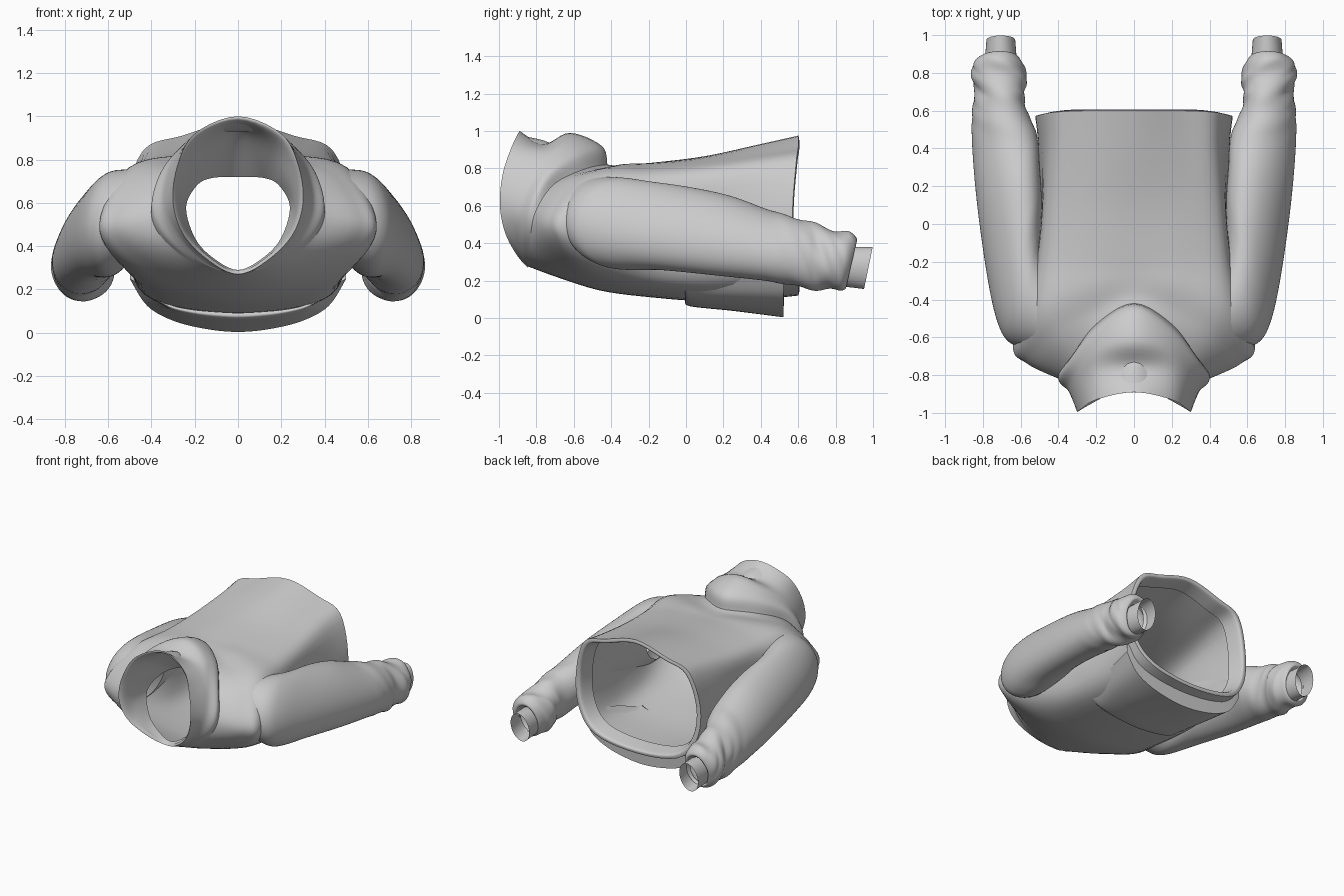
import bpy, math

def spline(pts, n, closed):
    # Catmull-Rom resample: n steps per span
    m, out = len(pts), []
    get = (lambda i: pts[i % m]) if closed else (lambda i: pts[max(0, min(m - 1, i))])
    for i in range(m if closed else m - 1):
        p0, p1, p2, p3 = get(i - 1), get(i), get(i + 1), get(i + 2)
        for k in range(n):
            t = k / n
            out.append(tuple(0.5 * (2 * b + (c - a) * t + (2 * a - 5 * b + 4 * c - d) * t * t
                       + (3 * b - a - 3 * c + d) * t ** 3) for a, b, c, d in zip(p0, p1, p2, p3)))
    if not closed:
        out.append(tuple(pts[-1]))
    return out

def loft(name, rings, nu=5, nv=6, closed=True, keep=None, warp=None):
    # Smooth skin through a series of control rings
    rings = [spline(r, nu, closed) for r in rings]
    cols = [spline(list(c), nv, False) for c in zip(*rings)]
    n, rows = len(cols), len(cols[0])
    verts = [cols[u][v] for v in range(rows) for u in range(n)]
    if warp:
        verts = [warp(p) for p in verts]
    faces = []
    for v in range(rows - 1):
        for u in range(n if closed else n - 1):
            w = (u + 1) % n
            f = (v * n + u, v * n + w, (v + 1) * n + w, (v + 1) * n + u)
            c = [sum(verts[i][k] for i in f) / 4 for k in range(3)]
            if keep is None or keep(*c):
                faces.append(f)
    me = bpy.data.meshes.new(name)
    me.from_pydata(verts, [], faces)
    me.update()
    ob = bpy.data.objects.new(name, me)
    bpy.context.collection.objects.link(ob)
    for p in me.polygons:
        p.use_smooth = True
    return ob

def sym(half):
    # Right half listed from spine to belly; mirror to a full ring
    return half + [(-x, y, z) for x, y, z in half[-2:0:-1]]

def flat(y, xs, zs):
    return [(x, y, z) for x, z in zip(xs, zs)]

neck = [(0, -.42, .82), (.2, -.53, .8), (.33, -.7, .72), (.4, -.8, .58),
        (.36, -.83, .45), (.2, -.84, .32), (0, -.83, .27)]
hem = [(0, .6, .975), (.26, .6, .91), (.44, .59, .84), (.52, .57, .58),
       (.49, .58, .33), (.34, .6, .17), (0, .6, .12)]

# Torso: neck seam to hem, with openings at the armholes
torso = [neck,
    [(0, -.37, .815), (.22, -.46, .8), (.42, -.6, .745), (.555, -.725, .56), (.53, -.73, .42), (.28, -.68, .26), (0, -.68, .215)],
    [(0, -.29, .82), (.25, -.34, .82), (.5, -.45, .765), (.635, -.62, .54), (.59, -.59, .37), (.36, -.48, .21), (0, -.45, .145)],
    flat(-.18, (0, .28, .48, .52, .51, .39, 0), (.83, .82, .755, .55, .33, .17, .11)),
    flat(.1, (0, .28, .46, .49, .5, .39, 0), (.865, .84, .77, .55, .32, .15, .09)),
    flat(.4, (0, .27, .44, .5, .49, .37, 0), (.93, .88, .81, .56, .32, .16, .1)),
    hem]
loft("torso", [sym(r) for r in torso],
     keep=lambda x, y, z: abs(x) < .47 or ((y + .4) / .17) ** 2 + ((z - .53) / .15) ** 2 > 1)

# Hem band turned to the inside
def shrink(r, s, y):
    return [(x * s, q + y, .54 + (z - .54) * s) for x, q, z in r]
loft("hem_band", [sym(r) for r in (hem, shrink(hem, .94, .003), shrink(hem, .91, -.04), shrink(hem, .88, -.11))], nv=3)

# Front pocket panel with its thick lower edge
def panel(y, xs, zs):
    h = flat(y, xs, zs)
    return h + [(-x, y, z) for x, y, z in h[-2::-1]]
px = (.5, .42, .3, .15, 0)
pocket = [panel(0, (.37, .3, .22, .12, 0), (.155, .125, .108, .098, .092)),
          panel(.02, (.38, .31, .22, .12, 0), (.15, .11, .085, .07, .063)),
          panel(.25, (.45, .38, .27, .14, 0), (.22, .125, .07, .045, .038)),
          panel(.52, px, (.25, .125, .056, .018, .004))]
loft("pocket", pocket, closed=False)
loft("pocket_edge", [pocket[-1], panel(.525, px, (.32, .23, .16, .135, .12))], nv=2, closed=False)

# Hood: collapsed outer shell
rim = [(0, -.89, 1), (.2, -.93, .92), (.28, -.98, .77), (.3, -.995, .6),
       (.25, -.965, .45), (.13, -.9, .33), (0, -.845, .27)]
hood = [neck,
    [(0, -.45, .92), (.2, -.56, .88), (.34, -.73, .77), (.395, -.83, .6), (.34, -.86, .45), (.18, -.855, .32), (0, -.835, .272)],
    [(0, -.62, .99), (.19, -.66, .92), (.31, -.79, .79), (.355, -.87, .6), (.3, -.89, .45), (.16, -.87, .32), (0, -.84, .275)],
    [(0, -.76, .93), (.2, -.78, .9), (.3, -.86, .78), (.33, -.92, .6), (.27, -.92, .45), (.15, -.88, .325), (0, -.84, .275)],
    rim]
loft("hood", [sym(r) for r in hood])

# Hood lining: runs from the rim back into the neck hole
lining = [rim,
    [(0, -.87, .975), (.18, -.9, .9), (.26, -.94, .76), (.28, -.96, .6), (.235, -.94, .45), (.12, -.885, .34), (0, -.835, .28)],
    [(0, -.7, .92), (.15, -.75, .83), (.22, -.82, .72), (.26, -.86, .58), (.22, -.88, .45), (.12, -.86, .34), (0, -.83, .285)],
    [(0, -.5, .72), (.12, -.56, .715), (.19, -.66, .68), (.24, -.74, .58), (.2, -.78, .44), (.12, -.8, .35), (0, -.81, .29)]]
loft("hood_lining", [sym(r) for r in lining])

# Sleeves and cuffs: centre x,y,z, radii x,z, then slant of the ring:
# y across x, y across z, z across x
sleeve = [(.5, -.43, .54, .03, .215, -.24, 0, 0), (.57, -.36, .51, .085, .24, -.27, 0, -.01),
          (.603, -.26, .495, .118, .238, -.265, 0, -.02), (.632, -.07, .48, .143, .22, -.22, 0, -.045),
          (.665, .2, .44, .165, .205, -.1, 0, -.06),
          (.685, .45, .385, .172, .182, -.02, 0, -.05), (.71, .62, .345, .14, .18, 0, 0, -.03),
          (.705, .7, .325, .132, .17, 0, .01, -.02), (.708, .78, .31, .147, .16, 0, .02, 0),
          (.715, .85, .3, .13, .155, 0, .03, 0), (.71, .885, .29, .095, .125, 0, .03, 0),
          (.71, .86, .28, .075, .1, 0, .02, 0)]
cuff = [(.705, .84, .275, .086, .105, 0, .02, 0), (.705, .9, .272, .082, .108, 0, .022, 0),
        (.705, .975, .267, .076, .112, 0, .023, 0)]

def ring(s, cx, cy, cz, rx, rz, yx, yz, zx):
    out = []
    for k in range(16):
        c, n = math.cos(k * math.pi / 8), math.sin(k * math.pi / 8)
        out.append((s * (cx + rx * c), cy + yx * c + yz * n, cz + rz * n + zx * c))
    return out

def wrinkle(p):
    # Diagonal folds growing toward the cuff
    x, y, z = p
    a = math.atan2(z - .33, abs(x) - .7)
    g = max(0, min(1, (y - .4) / .3)) * max(0, min(1, (.92 - y) / .08))
    d = .009 * g * math.sin(34 * y + 2 * a)
    return (x + math.copysign(d * math.cos(a), x), y, z + d * math.sin(a))

for s, side in ((1, "right"), (-1, "left")):
    loft(side + "_sleeve", [ring(s, *r) for r in sleeve], nu=4, nv=8, warp=wrinkle)
    loft(side + "_cuff", [ring(s, *r) for r in cuff], nu=3, nv=3)
